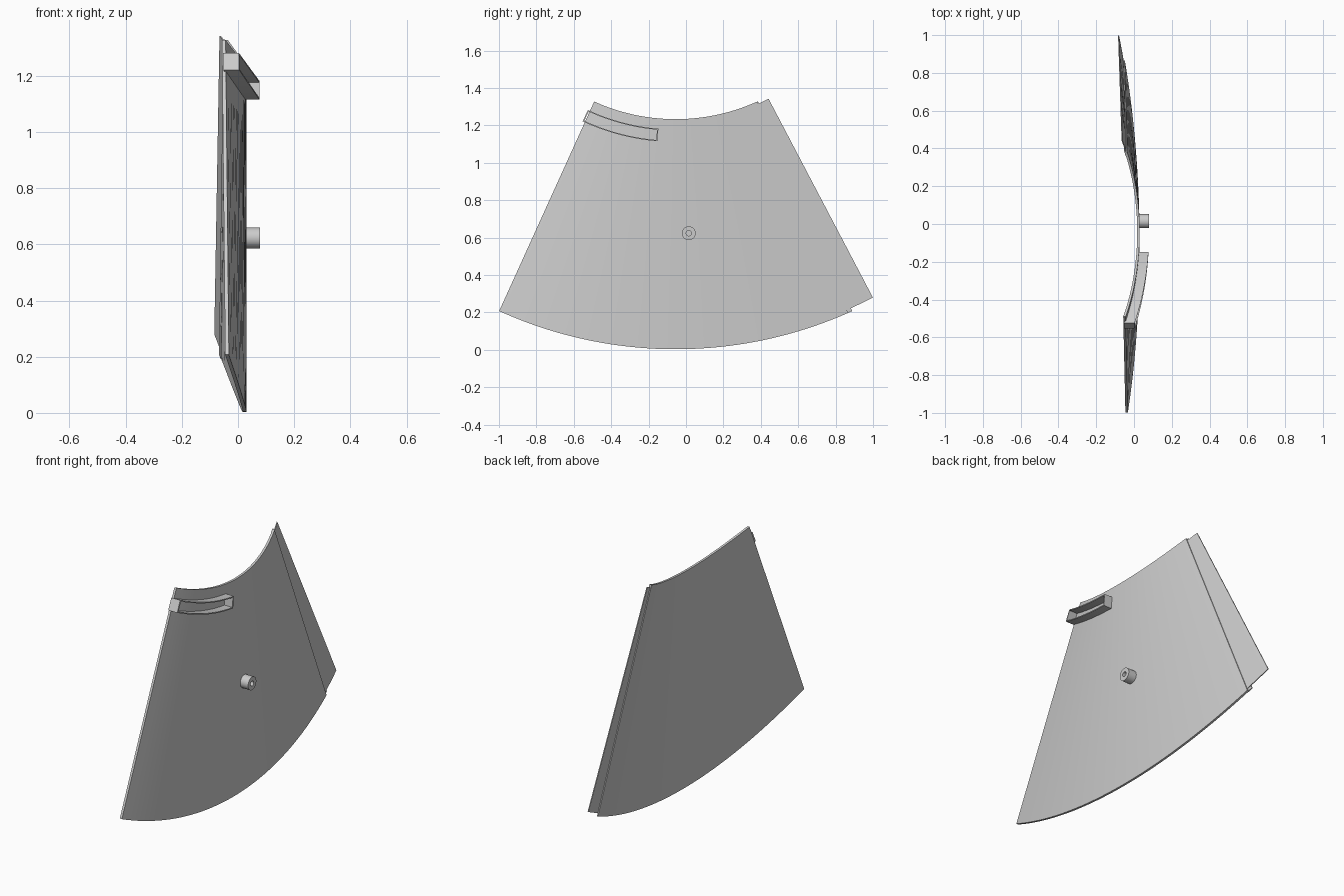
import bpy
import bmesh
import math

cube = bpy.data.objects.get("Cube")
if cube:
    bpy.data.objects.remove(cube)

grey = bpy.data.materials.new("light_grey")
grey.use_nodes = True
grey.diffuse_color = (0.6, 0.6, 0.6, 1)
grey.node_tree.nodes["Principled BSDF"].inputs["Base Color"].default_value = (0.6, 0.6, 0.6, 1)

APEX_Y, APEX_Z = -0.055, 2.288      # centre shared by all arcs
HALF = math.radians(24.4)           # half angle of the fan
R_TOP, R_LOW = 1.055, 2.285


def shell_point(r, u, lift):
    """Point on the bowed fan: radius r, u = -1..1 across, lift outward in x."""
    t = (r - R_TOP) / (R_LOW - R_TOP)
    bow = 0.07 + 0.0025 * t
    skew = -0.004 + 0.014 * t
    a = u * HALF
    return (0.03 - bow * u * u - skew * u + lift,
            APEX_Y + r * math.sin(a), APEX_Z - r * math.cos(a))


def finish(bm, name):
    bmesh.ops.recalc_face_normals(bm, faces=bm.faces)
    mesh = bpy.data.meshes.new(name)
    bm.to_mesh(mesh)
    bm.free()
    mesh.materials.append(grey)
    ob = bpy.data.objects.new(name, mesh)
    bpy.context.collection.objects.link(ob)
    bpy.ops.object.select_all(action='DESELECT')
    ob.select_set(True)
    bpy.context.view_layer.objects.active = ob
    bpy.ops.object.shade_smooth_by_angle(angle=math.radians(30))
    return ob


def sector(name, r0, r1, u0, u1, low, high, steps=1):
    """Solid fan piece; u0 and u1 are (upper, lower) pairs, low/high are lifts."""
    bm = bmesh.new()
    rings = []
    for i in range(steps + 1):
        f = i / steps
        ua = u0[0] + (u1[0] - u0[0]) * f
        ub = u0[1] + (u1[1] - u0[1]) * f
        rings.append([bm.verts.new(shell_point(*p)) for p in
                      ((r0, ua, low), (r0, ua, high), (r1, ub, high), (r1, ub, low))])
    for a, b in zip(rings, rings[1:]):
        for k in range(4):
            n = (k + 1) % 4
            bm.faces.new((a[k], a[n], b[n], b[k]))
    bm.faces.new(rings[0])
    bm.faces.new(rings[-1])
    return finish(bm, name)


# Main bowed panel, with a backing lip and a recessed overlap flap on one side
sector("panel", R_TOP, R_LOW, (-1, -1), (1, 0.975), -0.013, 0, 40)
sector("backing_lip", R_TOP, R_LOW, (0.95, 0.96), (1.01, 1), -0.015, -0.009, 2)
sector("overlap_flap", 1.068, 2.268, (0.95, 0.95), (1.135, 1.135), -0.01, -0.005, 6)

# Open channel bracket: two curved walls and two end plates
B_TOP, B_LOW, U_A, U_B, WALL, END = 1.11, 1.177, -1.025, -0.196, 0.006, 0.014
for label, r in (("upper", B_TOP), ("lower", B_LOW - WALL)):
    sector("bracket_" + label + "_wall", r, r + WALL, (U_A, U_A), (U_B, U_B), -0.006, 0.05, 16)
for label, u in (("outer", U_A), ("inner", U_B - END)):
    sector("bracket_" + label + "_end", B_TOP, B_LOW, (u, u), (u + END, u + END), -0.006, 0.05)

# Hollow round boss near the middle
bm = bmesh.new()
SIDES = 32
loops = []
for radius, x in ((0.037, 0.02), (0.037, 0.079), (0.014, 0.079), (0.014, 0.02)):
    loops.append([bm.verts.new((x, 0.015 + radius * math.cos(k * math.tau / SIDES),
                                0.623 + radius * math.sin(k * math.tau / SIDES)))
                  for k in range(SIDES)])
for i in range(4):
    a, b = loops[i], loops[(i + 1) % 4]
    for k in range(SIDES):
        n = (k + 1) % SIDES
        bm.faces.new((a[k], a[n], b[n], b[k]))
finish(bm, "round_boss")
